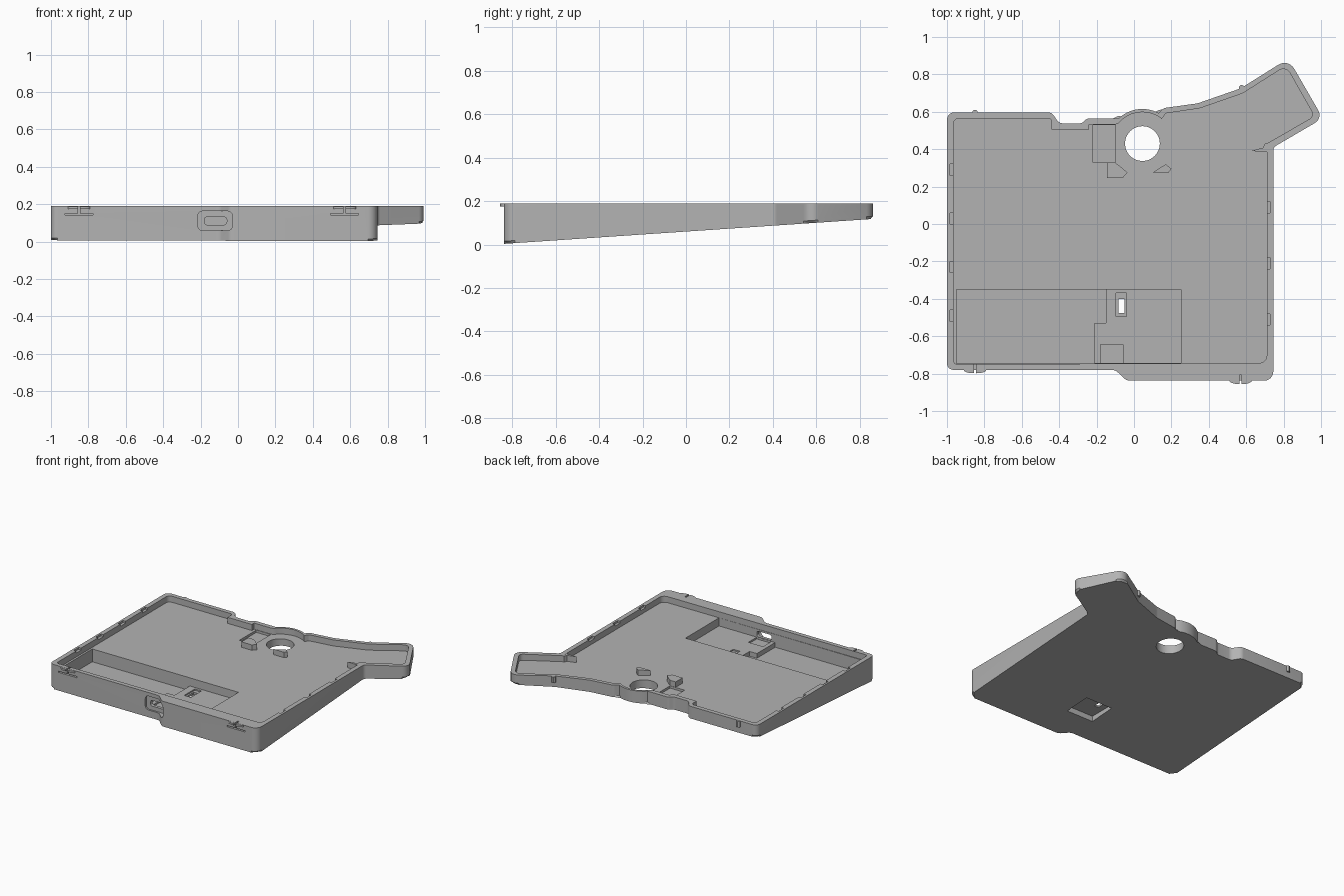
import bpy, bmesh, math
from mathutils import Vector

if "Cube" in bpy.data.objects:
    bpy.data.objects.remove(bpy.data.objects["Cube"])

TOP, FLOOR = 0.19, 0.145
RING = Vector((0.045, 0.43))

grey = bpy.data.materials.new("case_grey")
grey.diffuse_color = (0.45, 0.45, 0.45, 1)
grey.use_nodes = True
grey.node_tree.nodes["Principled BSDF"].inputs["Base Color"].default_value = grey.diffuse_color


def underside(y):
    return 0.003 + 0.0675 * (y + 0.84)


def arc(radius, a0, a1, n=14):
    return [(RING.x + radius * math.cos(math.radians(a0 + (a1 - a0) * i / n)),
             RING.y + radius * math.sin(math.radians(a0 + (a1 - a0) * i / n)), 0)
            for i in range(n + 1)]


def rounded(points, n=6):
    """Round each corner (x, y, radius) of a closed outline."""
    out = []
    for i, (x, y, r) in enumerate(points):
        p = Vector((x, y))
        a = Vector(points[i - 1][:2]) - p
        b = Vector(points[(i + 1) % len(points)][:2]) - p
        if r == 0:
            out.append(p)
            continue
        half = a.angle(b) / 2
        t = min(r / math.tan(half), a.length * 0.48, b.length * 0.48)
        r = t * math.tan(half)
        c = p + (a.normalized() + b.normalized()).normalized() * (r / math.sin(half))
        u, v = p + a.normalized() * t - c, p + b.normalized() * t - c
        turn = math.atan2(u.x * v.y - u.y * v.x, u.dot(v))
        for k in range(n + 1):
            s, co = math.sin(turn * k / n), math.cos(turn * k / n)
            out.append(c + Vector((u.x * co - u.y * s, u.x * s + u.y * co)))
    return out


def prism(name, pts, z0, z1, chamfer=0, upright=False):
    """Extrude an outline; z0 may be a function of y; upright extrudes along y."""
    low = z0 if callable(z0) else (lambda y: z0)
    bm = bmesh.new()
    if upright:
        bot = [bm.verts.new((p[0], z0, p[1])) for p in pts]
        top = [bm.verts.new((p[0], z1, p[1])) for p in pts]
    else:
        bot = [bm.verts.new((p[0], p[1], low(p[1]))) for p in pts]
        top = [bm.verts.new((p[0], p[1], z1)) for p in pts]
    base = bm.faces.new(bot[::-1])
    bm.faces.new(top)
    for i in range(len(pts)):
        bm.faces.new((bot[i - 1], bot[i], top[i], top[i - 1]))
    if chamfer:
        bmesh.ops.bevel(bm, geom=list(base.edges), offset=chamfer, segments=1,
                        affect='EDGES', clamp_overlap=True)
    bmesh.ops.recalc_face_normals(bm, faces=bm.faces)
    mesh = bpy.data.meshes.new(name)
    bm.to_mesh(mesh)
    bm.free()
    obj = bpy.data.objects.new(name, mesh)
    bpy.context.collection.objects.link(obj)
    mesh.materials.append(grey)
    return obj


def rect(x0, x1, y0, y1, r=0):
    return rounded([(x0, y0, r), (x1, y0, r), (x1, y1, r), (x0, y1, r)])


def cut(target, cutter):
    mod = target.modifiers.new("cut", 'BOOLEAN')
    mod.operation, mod.solver, mod.object = 'DIFFERENCE', 'EXACT', cutter
    bpy.context.view_layer.objects.active = target
    bpy.ops.object.modifier_apply(modifier=mod.name)
    bpy.data.objects.remove(cutter)


# Wedge-shaped outer shell with the angled arm at the back right
outline = [(-1, -0.78, .035), (-0.10, -0.78, .05), (-0.04, -0.838, .05), (0.745, -0.838, .05),
           (0.745, 0.41, .03), (1.01, 0.565, .05), (0.825, 0.885, .06), (0.57, 0.725, .06),
           (0.34, 0.645, .1), (0.16, 0.62, .03)]
outline += arc(0.185, 62, 133)
outline += [(-0.11, 0.565, 0), (-0.25, 0.565, .03), (-0.28, 0.538, .03), (-0.40, 0.538, .04),
            (-0.44, 0.597, .04), (-1, 0.597, .04)]
case = prism("case_shell", rounded(outline), underside, TOP, chamfer=0.012)

# Open tray inside the rim
inner = [(-0.965, -0.75, .02), (0.71, -0.743, .04), (0.71, 0.43, .01), (0.965, 0.577, .03),
         (0.812, 0.845, .04), (0.58, 0.698, .06), (0.35, 0.618, .1), (0.17, 0.592, .02)]
inner += arc(0.168, 52, 140)
inner += [(-0.1, 0.532, 0), (-0.24, 0.532, 0), (-0.24, 0.505, 0), (-0.44, 0.505, 0),
          (-0.44, 0.565, .02), (-0.965, 0.565, .03)]
cut(case, prism("tray_cutter", rounded(inner), FLOOR, 0.3))

# Battery bay, board shelf, connector pocket and shallow pocket beside the ring
bay = [(-0.95, -0.745), (-0.21, -0.745), (-0.21, -0.53), (-0.15, -0.53),
       (-0.15, -0.35), (-0.95, -0.35)]
cut(case, prism("bay_cutter", bay, 0.05, 0.16))
cut(case, prism("shelf_cutter", rect(-0.215, 0.25, -0.744, -0.351), 0.085, 0.161))
cut(case, prism("pocket_cutter", rect(-0.18, -0.06, -0.743, -0.645), 0.072, 0.162))
cut(case, prism("side_pocket_cutter", rect(-0.22, -0.1, 0.33, 0.528), 0.128, 0.163))

# Round hole, switch slot with its frame, and the recess underneath
hole = [(p[0], p[1]) for p in arc(0.093, 0, 360, 48)[:-1]]
cut(case, prism("round_hole_cutter", hole, -0.1, 0.3))
cut(case, prism("underside_cutter", rect(-0.13, 0.09, -0.59, -0.39), -0.1, 0.06))
cut(case, prism("slot_frame_cutter", rect(-0.095, -0.04, -0.495, -0.37), 0.075, 0.164))
cut(case, prism("slot_cutter", rect(-0.083, -0.05, -0.475, -0.4), -0.1, 0.165))

# Cable port on the front
cut(case, prism("port_recess_cutter", rect(-0.215, -0.03, 0.06, 0.163, .025),
                -0.95, -0.767, upright=True))
cut(case, prism("port_cutter", rect(-0.18, -0.06, 0.09, 0.132, .015),
                -0.9, -0.7, upright=True))

# Snap-tab slits in the front wall
TABS = ((-0.85, -0.78), (0.57, -0.838))
for x, y in TABS:
    cut(case, prism("slit_cutter", rect(x - 0.075, x + 0.075, 0.142, 0.151),
                    y - 0.03, y + 0.03, upright=True))
    cut(case, prism("split_cutter", rect(x - 0.006, x + 0.006, 0.146, 0.2),
                    y - 0.03, y + 0.03, upright=True))

# Small latch notches along the side rims
for x, ys in ((-0.967, (0.29, 0.03, -0.23, -0.49)), (0.71, (0.09, -0.21, -0.51))):
    for y in ys:
        cut(case, prism("notch_cutter", rect(x - 0.018, x + 0.018, y - 0.03, y + 0.03),
                        0.175, 0.3))

# Half-round snap tabs, split in the middle
for i, (x, y) in enumerate(TABS):
    for side in (-1, 1):
        pts = [(x + side * 0.006, y + 0.01), (x + side * 0.06, y + 0.01)]
        pts += [(x + side * (0.006 + 0.054 * math.cos(a)), y - 0.018 * math.sin(a))
                for a in (k * math.pi / 12 for k in range(7))]
        prism(f"front_tab_{i}_{'left' if side < 0 else 'right'}", pts, 0.176, TOP - 0.001)

# Round nubs on the back wall
for i, (x, y) in enumerate(((-0.85, 0.595), (0.575, 0.728))):
    pts = [(x + 0.015 * math.cos(k * math.pi / 6), y + 0.015 * math.sin(k * math.pi / 6))
           for k in range(12)]
    prism(f"back_nub_{i}", pts, 0.145, TOP - 0.002)

# Support posts by the ring and the fin at the arm corner
prism("ring_post_left", [(-0.145, 0.247), (-0.06, 0.247), (-0.035, 0.275),
                         (-0.07, 0.305), (-0.1, 0.328), (-0.145, 0.328)], 0.13, 0.185)
prism("ring_post_right", [(0.1, 0.275), (0.185, 0.275), (0.2, 0.295), (0.17, 0.32)],
      0.13, 0.185)
prism("arm_fin", [(0.625, 0.39), (0.73, 0.385), (0.73, 0.435), (0.7, 0.43), (0.69, 0.408)],
      0.13, TOP - 0.001)

# Smooth the curved walls, keep edges sharp
for obj in bpy.data.objects:
    obj.select_set(True)
bpy.context.view_layer.objects.active = case
bpy.ops.object.shade_smooth_by_angle(angle=math.radians(30))
